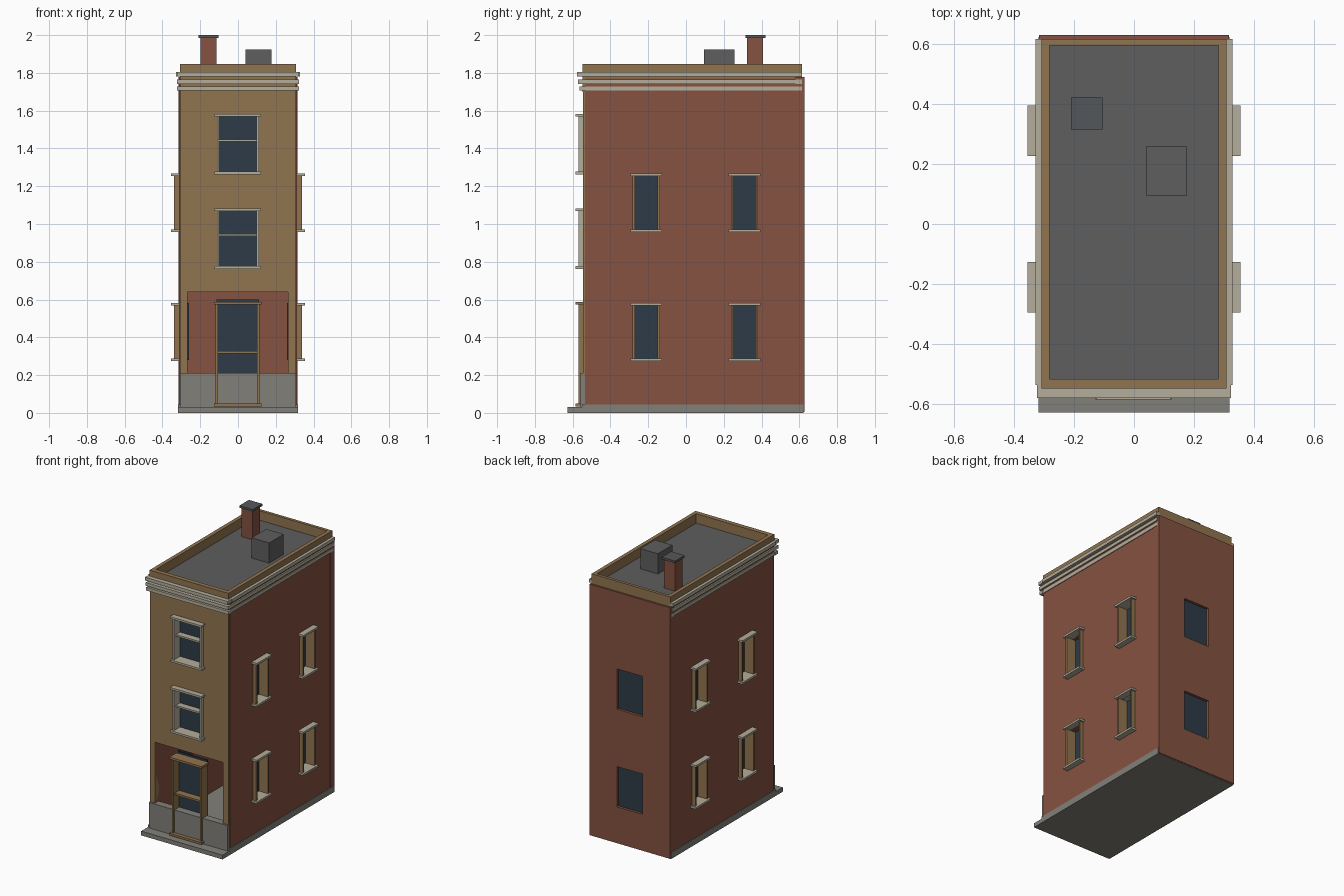
import bpy, bmesh

cube = bpy.data.objects.get("Cube")
if cube:
    bpy.data.objects.remove(cube, do_unlink=True)


def material(name, hex_code):
    def linear(c):
        return c / 12.92 if c <= 0.04045 else ((c + 0.055) / 1.055) ** 2.4
    rgb = [linear(int(hex_code[i:i + 2], 16) / 255) for i in (0, 2, 4)]
    m = bpy.data.materials.new(name)
    m.use_nodes = True
    m.diffuse_color = (*rgb, 1)
    m.node_tree.nodes["Principled BSDF"].inputs["Base Color"].default_value = (*rgb, 1)
    return m


brick = material("brick red", "855241")
tan = material("tan", "917450")
cream = material("cream trim", "b3ad9b")
stone = material("grey stone", "828079")
roofing = material("roof grey", "5e5e5e")
glass = material("dark glass", "2d3b47")
slate = material("slate cap", "54575a")

# Each side maps (along, outward, up) to model space
SIDES = {
    "front": lambda u, d, z: (u, -d, z),
    "back": lambda u, d, z: (u, d, z),
    "left": lambda u, d, z: (d, u, z),
    "right": lambda u, d, z: (-d, u, z),
}


def wall(name, mat, u, d, z, side="back", openings=()):
    """Slab spanning the ranges u, d, z, pierced by (u0, u1, z0, z1) openings."""
    place = SIDES[side]
    us = sorted({*u, *(v for o in openings for v in o[:2])})
    zs = sorted({*z, *(v for o in openings for v in o[2:])})
    bm = bmesh.new()
    for a, b in zip(us, us[1:]):
        for lo, hi in zip(zs, zs[1:]):
            mu, mz = (a + b) / 2, (lo + hi) / 2
            if any(o[0] < mu < o[1] and o[2] < mz < o[3] for o in openings):
                continue
            corners = ((a, lo), (b, lo), (b, hi), (a, hi))
            bm.faces.new([bm.verts.new(place(p, d[0], q)) for p, q in corners])
    bmesh.ops.remove_doubles(bm, verts=bm.verts, dist=1e-5)
    ext = bmesh.ops.extrude_face_region(bm, geom=bm.faces[:], use_keep_orig=True)
    moved = [g for g in ext["geom"] if isinstance(g, bmesh.types.BMVert)]
    shift = [j - i for i, j in zip(place(0, d[0], 0), place(0, d[1], 0))]
    bmesh.ops.translate(bm, verts=moved, vec=shift)
    bmesh.ops.recalc_face_normals(bm, faces=bm.faces)
    mesh = bpy.data.meshes.new(name)
    bm.to_mesh(mesh)
    bm.free()
    mesh.materials.append(mat)
    obj = bpy.data.objects.new(name, mesh)
    bpy.context.collection.objects.link(obj)
    return obj


def window(name, side, opening, inner, face, jamb_mat, cap_mat, bar=None):
    """Glass, jambs, lintel, sill and optional middle bar around an opening."""
    u0, u1, z0, z1 = opening
    t = 0.012
    wall(name + "_glass", glass, (u0 - .005, u1 + .005), (inner - .008, inner),
         (z0 - .005, z1 + .012), side)
    for tag, a in (("a", u0 - .004), ("b", u1 + .004 - t)):
        wall(f"{name}_jamb_{tag}", jamb_mat, (a, a + t), (inner, face), (z0, z1), side)
    for tag, a in (("sill", z0 - t), ("lintel", z1)):
        wall(f"{name}_{tag}", cap_mat, (u0 - .016, u1 + .016), (inner, face + .014),
             (a, a + t + .002), side)
    if bar:
        wall(name + "_bar", jamb_mat, (u0, u1), (inner, face - .02), (bar - .006, bar + .006), side)


# Ground slab and front pavement
wall("ground_slab", stone, (-.318, .318), (-.55, .622), (0, .045))
wall("front_pavement", stone, (-.318, .318), (-.627, -.55), (0, .03))

# Brick side walls with their windows
side_openings = [(c - .068, c + .068, z, z + .283)
                 for c in (-.21, .31) for z in (.286, .97)]
for side in ("left", "right"):
    wall(side + "_wall", brick, (-.535, .6), (.268, .313), (.045, 1.77), side, side_openings)
    for i, opening in enumerate(side_openings):
        window(f"{side}_window_{i}", side, opening, .268, .34, tan, cream)

# Back wall with recessed plain windows
back_openings = [(-.1, .1, z, z + .285) for z in (.26, .95)]
wall("back_wall", brick, (-.316, .316), (.58, .628), (.005, 1.777), "back", back_openings)
for i, o in enumerate(back_openings):
    wall(f"back_window_{i}", glass, o[:2], (.595, .61), o[2:], "back")

# Front facade with open ground floor
front_openings = [(-.108, .106, z, z + .293) for z in (.775, 1.275)]
shop_opening = (-.268, .266, .2, .64)
wall("front_facade", tan, (-.307, .307), (.5, .545), (.2, 1.77), "front",
     front_openings + [shop_opening])
wall("front_base", stone, (-.307, .307), (.505, .558), (.03, .21), "front")
for i, o in enumerate(front_openings):
    window(f"front_window_{i}", "front", o, .505, .57, cream, cream, o[2] + .167)

# Ground floor entrance: frame standing in front of the base
wall("entrance_glass", glass, (-.115, .112), (.495, .504), (.05, .6), "front")
for tag, a in (("right", -.12), ("left", .1)):
    wall(f"entrance_post_{tag}", tan, (a, a + .014), (.505, .568), (.045, .575), "front")
for tag, z in (("sill", .035), ("lintel", .573)):
    wall("entrance_" + tag, tan, (-.128, .125), (.505, .584), (z, z + .015), "front")
wall("entrance_bar", tan, (-.11, .108), (.505, .555), (.315, .328), "front")

# Roof and parapet
wall("roof", roofing, (-.285, .285), (-.52, .6), (1.74, 1.78))
for side in ("left", "right"):
    wall(side + "_parapet", tan, (-.547, .615), (.281, .308), (1.7, 1.847), side)
wall("front_parapet", tan, (-.281, .281), (.515, .547), (1.7, 1.847), "front")
wall("back_parapet", tan, (-.281, .281), (.594, .615), (1.7, 1.847), "back")

# Three stepped cornice bands on the front and both sides
for i, (z, out) in enumerate(((1.706, 0), (1.742, .006), (1.782, .013))):
    height = (z, z + .023)
    wall(f"cornice_front_{i}", cream, (-.322, .322), (.535, .565 + out), height, "front")
    for side in ("left", "right"):
        wall(f"cornice_{side}_{i}", cream, (-.535, .615), (.3, .318 + out * .75), height, side)

# Chimney and roof unit
wall("chimney", brick, (-.199, -.114), (.324, .408), (1.77, 1.987))
wall("chimney_cap", slate, (-.209, -.104), (.314, .42), (1.985, 2))
wall("roof_unit", roofing, (.04, .177), (.095, .257), (1.77, 1.923))
